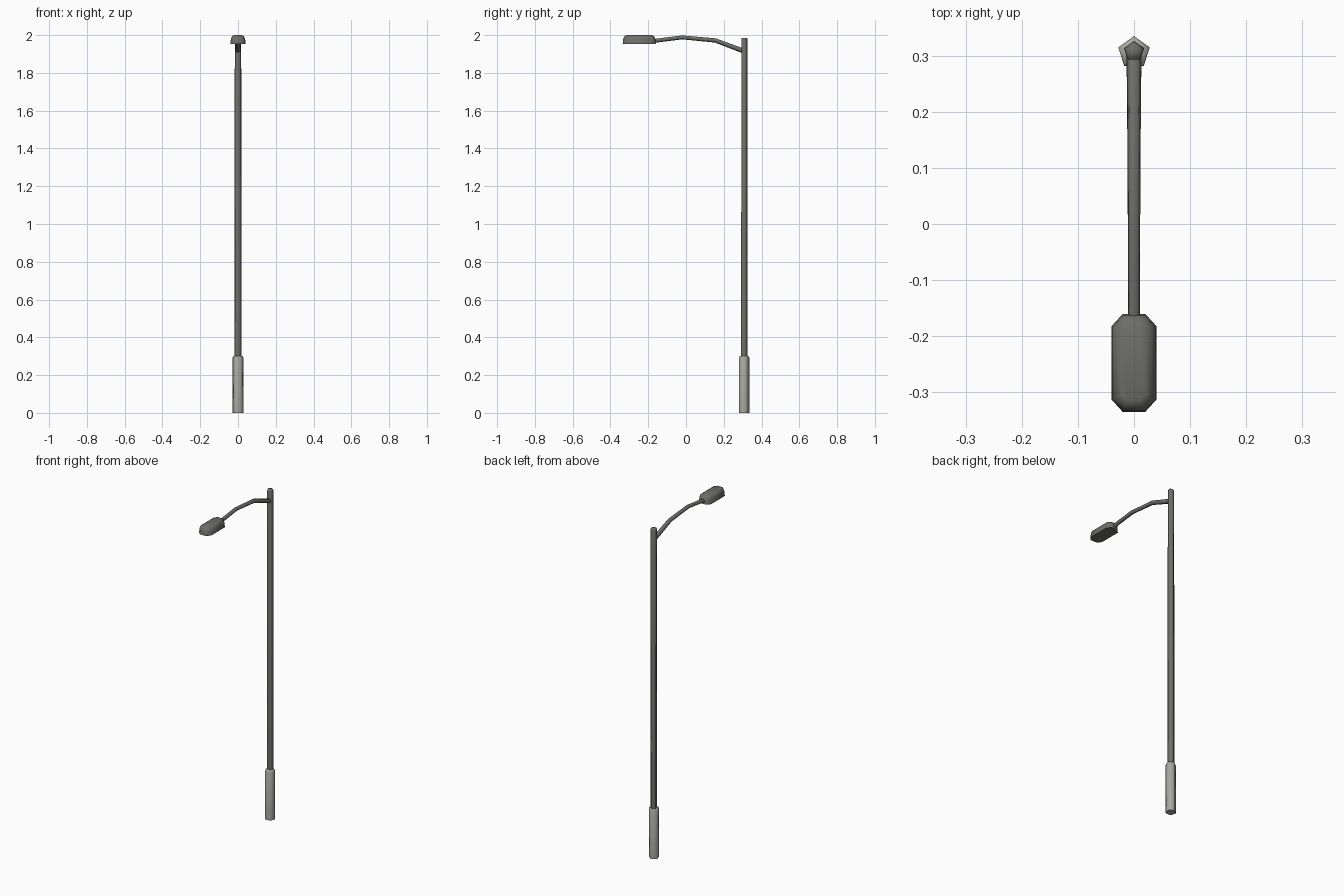
import bpy, math
from mathutils import Vector

if "Cube" in bpy.data.objects:
    bpy.data.objects.remove(bpy.data.objects["Cube"])


def material(name, rgb):
    m = bpy.data.materials.new(name)
    m.diffuse_color = (*rgb, 1)
    m.use_nodes = True
    m.node_tree.nodes["Principled BSDF"].inputs["Base Color"].default_value = m.diffuse_color
    return m


dark = material("dark_grey_metal", (0.155, 0.155, 0.142))
light = material("light_grey_metal", (0.39, 0.39, 0.35))


def loft(name, rings, mat, angle):
    """Skin a list of equal-length rings and cap both ends."""
    n = len(rings[0])
    verts = [v for r in rings for v in r]
    faces = [(k * n + i, k * n + (i + 1) % n, (k + 1) * n + (i + 1) % n, (k + 1) * n + i)
             for k in range(len(rings) - 1) for i in range(n)]
    faces += [tuple(reversed(range(n))), tuple(range(len(verts) - n, len(verts)))]
    me = bpy.data.meshes.new(name)
    me.from_pydata(verts, [], faces)
    me.materials.append(mat)
    ob = bpy.data.objects.new(name, me)
    bpy.context.collection.objects.link(ob)
    bpy.ops.object.select_all(action='DESELECT')
    ob.select_set(True)
    bpy.context.view_layer.objects.active = ob
    bpy.ops.object.shade_smooth_by_angle(angle=math.radians(angle))
    return ob


def pentagon(centre, r, u=Vector((1, 0, 0)), v=Vector((0, 1, 0))):
    """Five-sided ring with its point along v."""
    return [Vector(centre) + r * (math.cos(a) * u + math.sin(a) * v)
            for a in (math.pi / 2 + i * math.tau / 5 for i in range(5))]


PY = 0.3055

# Base sleeve and pole, both five-sided
loft("base_sleeve", [pentagon((0, PY, z), r) for z, r in
                     ((0, 0.0295), (0.292, 0.0295), (0.3, 0.026))], light, 80)
loft("pole", [pentagon((0, PY + 0.002, z), r) for z, r in
              ((0.29, 0.019), (1.978, 0.018), (1.985, 0.016))], dark, 80)

# Curved arm, five-sided and tapering toward the lamp
path = [(0.305, 1.917, 0.014), (0.155, 1.973, 0.0125),
        (-0.02, 1.989, 0.0115), (-0.18, 1.969, 0.0115)]
rings = []
for i, (y, z, r) in enumerate(path):
    a, b = path[max(i - 1, 0)], path[min(i + 1, len(path) - 1)]
    t = Vector((0, b[0] - a[0], b[1] - a[1])).normalized()
    side = Vector((-1, 0, 0))
    rings.append(pentagon((0, y, z), r, side, t.cross(side)))
loft("arm", rings, dark, 80)


def octagon(z, d):
    """Chamfered rectangle of the lamp outline, inset by d."""
    x, y0, y1 = 0.04 - d, -0.335 + d, -0.16 - d
    c, f = 0.02 - d * 0.45, 0.022 - d * 0.5
    return [(c, y0, z), (x, y0 + f, z), (x, y1 - f, z), (c, y1, z),
            (-c, y1, z), (-x, y1 - f, z), (-x, y0 + f, z), (-c, y0, z)]


# Lamp head with rounded top and flat underside
loft("lamp_head", [octagon(z, d) for z, d in
                   ((1.953, 0), (1.979, 0.002), (1.994, 0.009), (2.0, 0.02))], dark, 80)
